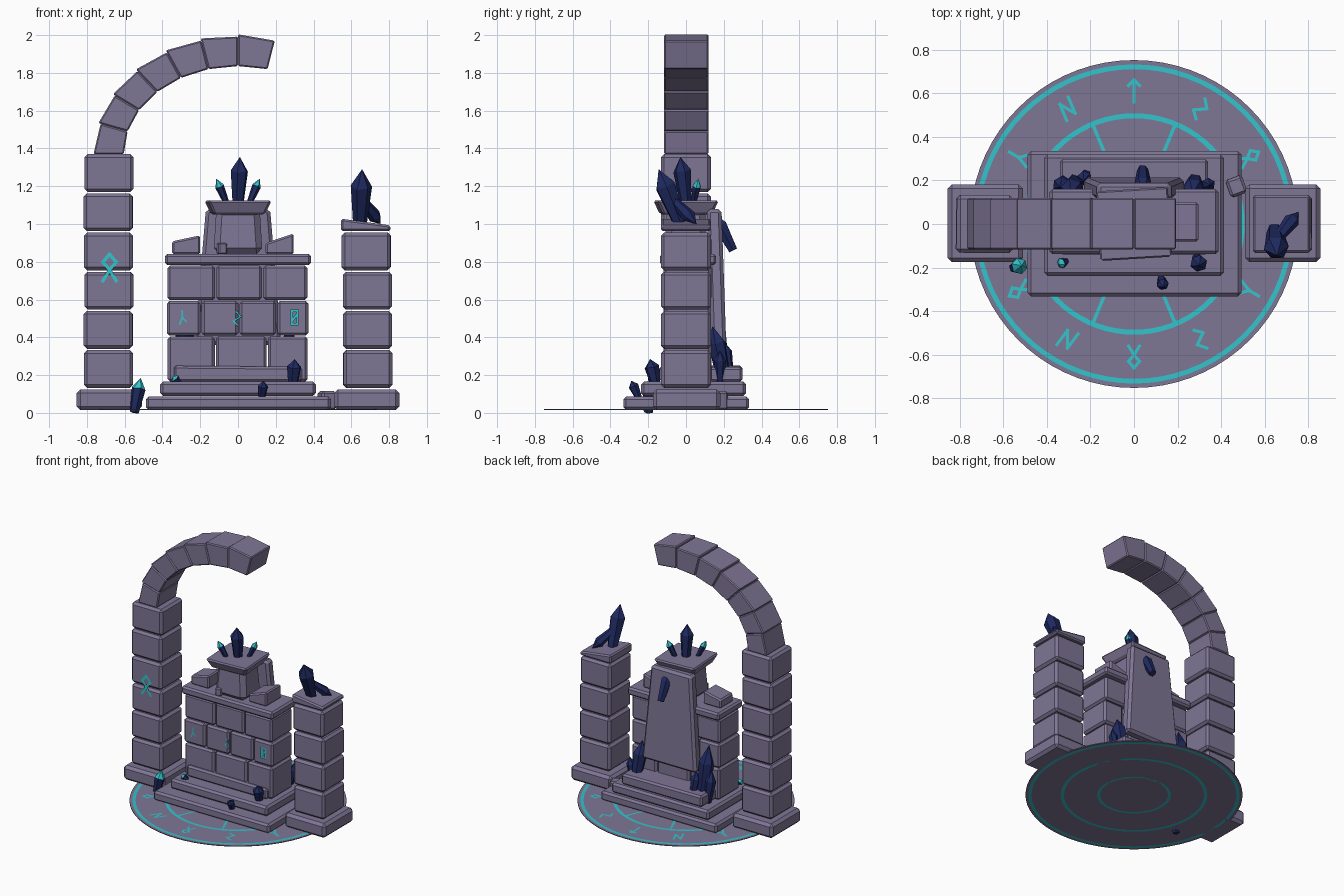
import bpy, bmesh, math, random
from mathutils import Matrix, Vector

random.seed(4)
if "Cube" in bpy.data.objects:
    bpy.data.objects.remove(bpy.data.objects["Cube"])


def material(name, rgb):
    m = bpy.data.materials.new(name)
    m.use_nodes = True
    m.diffuse_color = (*rgb, 1)
    m.node_tree.nodes["Principled BSDF"].inputs["Base Color"].default_value = (*rgb, 1)
    return m


STONE = material("violet stone", (0.21, 0.18, 0.30))
CRYSTAL = material("dark blue crystal", (0.013, 0.022, 0.115))
GLOW = material("teal glow", (0.034, 0.55, 0.60))


def finish(name, bm, *mats):
    mesh = bpy.data.meshes.new(name)
    bm.to_mesh(mesh)
    bm.free()
    for m in mats:
        mesh.materials.append(m)
    ob = bpy.data.objects.new(name, mesh)
    bpy.context.collection.objects.link(ob)
    return ob


def block(name, x, y, z, bevel=0.014, warp=None, turn=0):
    """Chamfered stone; x, y, z are (low, high); warp moves the unit-cube corners."""
    bm = bmesh.new()
    bmesh.ops.create_cube(bm, size=1)
    for v in bm.verts:
        u = v.co + Vector((0.5, 0.5, 0.5))
        if warp:
            v.co = warp(*u)
        else:
            v.co = [a + (b - a) * t for (a, b), t in zip((x, y, z), u)]
    if turn:
        mid = sum((v.co for v in bm.verts), Vector()) / 8
        bmesh.ops.rotate(bm, verts=bm.verts, cent=mid, matrix=Matrix.Rotation(turn, 3, "Z"))
    bmesh.ops.recalc_face_normals(bm, faces=bm.faces)
    bmesh.ops.bevel(bm, geom=bm.edges[:], offset=bevel, segments=1, affect="EDGES")
    return finish(name, bm, STONE)


def crystal(name, base, tip, r, glow=False, sides=6):
    """Faceted spike: narrow foot, wide shoulder, pointed tip."""
    base, tip = Vector(base), Vector(tip)
    rot = (tip - base).to_track_quat("Z", "Y")
    length = (tip - base).length
    bm = bmesh.new()
    rings = []
    for t, k in ((0, 0.65), (0.68, 1)):
        rings.append([bm.verts.new(base + rot @ Vector((
            r * k * math.cos(i * math.tau / sides), r * k * math.sin(i * math.tau / sides),
            length * (t + 0.03 * (i % 2))))) for i in range(sides)])
    point = bm.verts.new(tip)
    bm.faces.new(rings[0][::-1])
    for i in range(sides):
        j = (i + 1) % sides
        bm.faces.new((rings[0][i], rings[0][j], rings[1][j], rings[1][i]))
        cap = bm.faces.new((rings[1][i], rings[1][j], point))
        cap.material_index = int(glow)
    return finish(name, bm, CRYSTAL, GLOW)


def strokes(name, lines, placements, width=0.016):
    """Thin flat painted strokes; each line is a list of 2D points."""
    bm = bmesh.new()
    for mat in placements:
        for line in lines:
            for a, b in zip(line, line[1:]):
                a, b = Vector((*a, 0)), Vector((*b, 0))
                d = (b - a).normalized() * width / 2
                n = Vector((-d.y, d.x, 0))
                bm.faces.new([bm.verts.new(mat @ p) for p in
                              (a - d - n, b + d - n, b + d + n, a - d + n)])
    return finish(name, bm, GLOW)


# Ground disc with painted rings
bm = bmesh.new()
SEG = 72
radii = (0.235, 0.255, 0.485, 0.508, 0.71, 0.732, 0.752)
for z, flip in ((0.021, False), (0.015, True)):
    loops = [[bm.verts.new((r * math.cos(i * math.tau / SEG), r * math.sin(i * math.tau / SEG), z))
              for i in range(SEG)] for r in radii]
    faces = [bm.faces.new(loops[0])]
    for k in range(len(radii) - 1):
        for i in range(SEG):
            j = (i + 1) % SEG
            f = bm.faces.new((loops[k][i], loops[k + 1][i], loops[k + 1][j], loops[k][j]))
            f.material_index = 1 if k % 2 == 0 else 0
            faces.append(f)
    if flip:
        bmesh.ops.reverse_faces(bm, faces=faces)
        for i in range(SEG):
            j = (i + 1) % SEG
            bm.faces.new((outer[j], outer[i], loops[-1][i], loops[-1][j]))
    outer = loops[-1]
finish("ground_disc", bm, STONE, GLOW)


def spin(deg, r, z=0.024):
    return Matrix.Rotation(math.radians(deg - 90), 4, "Z") @ Matrix.Translation((0, r, z))


strokes("disc_spokes", [[(0, -0.11), (0, 0.11)]], [spin(22.5 + 45 * i, 0.37) for i in range(8)])

# Rune shapes, shared by the disc and the walls
ARROW = [[(0, -0.05), (0, 0.05)], [(-0.025, 0.025), (0, 0.05), (0.025, 0.025)]]
ZED = [[(-0.03, -0.045), (-0.02, 0.035), (0.02, -0.035), (0.03, 0.045)]]
HOOK = [[(0.005, -0.05), (-0.025, -0.02), (0.025, 0.015), (-0.005, 0.05)]]
LOOP = [[(0, -0.01), (0.025, 0.02), (0, 0.05), (-0.025, 0.02), (0, -0.01)],
        [(-0.025, -0.05), (0, -0.01), (0.025, -0.05)]]
FORK = [[(-0.02, -0.05), (0, 0), (0, 0.05)], [(0.03, -0.03), (0, 0)]]
GLYPHS = [ARROW, ZED, FORK, HOOK, LOOP, ZED, LOOP, HOOK, FORK, ARROW, LOOP, HOOK]
for i, g in enumerate(GLYPHS):
    strokes("disc_rune", g, [spin(90 + 30 * i, 0.61)], 0.014)

# Pillars: a plinth and stacked blocks on each side
for side, count in ((-1, 6), (1, 4)):
    cx = side * 0.682
    block("pillar_plinth", (cx - 0.173, cx + 0.173), (-0.175, 0.182), (0.015, 0.125), 0.02)
    for k in range(count):
        s = random.uniform(-0.006, 0.006)
        z0 = 0.132 + 0.2075 * k
        block("pillar_block", (cx - 0.13 + s, cx + 0.13 + s), (-0.132, 0.132),
              (z0, z0 + 0.2), 0.017, turn=s)
block("broken_pillar_cap", 0, 0, 0, 0.01, warp=lambda u, v, w: (
    0.545 + 0.262 * u, -0.132 + 0.264 * v, 0.963 + w * (0.065 - 0.035 * u)))

# Broken arch: tapered blocks along an ellipse
for k in range(7):
    def bend(u, v, w, k=k):
        t = math.radians(15 * (k + u))
        lip = 0.012 * (1 - u)
        a, b = 0.605 + 0.148 * w + lip * w, 0.466 + 0.156 * w + lip * w
        return (-a * math.cos(t), -0.116 + 0.235 * v, 1.37 + b * math.sin(t))
    block("arch_block", 0, 0, 0, 0.007, warp=bend)

# Stepped base
block("base_step", (-0.488, 0.492), (-0.332, 0.334), (0.015, 0.087), 0.015)
block("middle_step", (-0.412, 0.412), (-0.238, 0.318), (0.09, 0.165), 0.015)
block("upper_step", 0, 0, 0, 0.013, warp=lambda u, v, w: (
    -0.34 + 0.68 * u, -0.14 + 0.438 * v, 0.165 + w * (0.085 - 0.006 * u)))

# Altar wall: three courses of brickwork
COURSES = [((0.165, 0.405), (-0.375, -0.12, 0.155, 0.372)),
           ((0.41, 0.592), (-0.38, -0.195, 0.005, 0.205, 0.375)),
           ((0.597, 0.78), (-0.377, -0.118, 0.13, 0.37))]
for z, cuts in COURSES:
    for a, b in zip(cuts, cuts[1:]):
        s = random.uniform(0, 0.006)
        block("wall_brick", (a + 0.003, b - 0.003), (-0.12 + s, 0.135 - s), z, 0.014)
block("wall_top_slab", (-0.387, 0.387), (-0.138, 0.16), (0.783, 0.842), 0.013)

# Rubble on the slab and by the steps
block("rubble_left", 0, 0, 0, 0.01, warp=lambda u, v, w: (
    -0.35 + 0.15 * u, -0.07 + 0.15 * v, 0.84 + w * (0.068 + 0.032 * u)))
block("rubble_right", 0, 0, 0, 0.01, warp=lambda u, v, w: (
    0.145 + 0.15 * u, -0.08 + 0.18 * v, 0.84 + w * (0.06 + 0.05 * u)))
block("rubble_chip", (-0.11, -0.062), (-0.125, -0.08), (0.84, 0.9), 0.007, turn=0.3)
block("rubble_ground", (0.43, 0.51), (0.13, 0.215), (0.015, 0.115), 0.012, turn=0.35)

# Central column with a flared bowl
block("altar_column", 0, 0, 0, 0.032, warp=lambda u, v, w: (
    (u - 0.5) * (0.26 - 0.03 * w), (v - 0.5) * (0.23 - 0.03 * w), 0.84 + 0.24 * w))
block("altar_bowl", 0, 0, 0, 0.012, warp=lambda u, v, w: (
    (u - 0.5) * (0.27 + 0.07 * w), (v - 0.5) * (0.26 + 0.07 * w), 1.05 + 0.075 * w), turn=0.06)

# Tapered slab leaning on the back
block("back_slab", 0, 0, 0, 0.018, warp=lambda u, v, w: (
    (u - 0.5) * (0.46 - 0.12 * w), 0.135 + 0.078 * v - 0.025 * w, 0.36 + 0.72 * w))

# Crystals
for args in (
        ((0, 0, 1.11), (0.01, -0.03, 1.355), 0.048),
        ((-0.06, -0.05, 1.11), (-0.115, -0.08, 1.24), 0.024, True),
        ((0.06, 0.04, 1.11), (0.115, 0.065, 1.24), 0.024, True),
        ((0.645, -0.03, 1.0), (0.657, -0.145, 1.29), 0.057),
        ((0.655, -0.07, 1.13), (0.755, 0.055, 1.0), 0.036),
        ((-0.55, -0.2, 0.0), (-0.515, -0.19, 0.185), 0.038, True),
        ((0.125, -0.25, 0.08), (0.135, -0.29, 0.17), 0.028),
        ((0.29, -0.16, 0.15), (0.3, -0.19, 0.285), 0.04),
        ((-0.31, -0.17, 0.155), (-0.345, -0.185, 0.195), 0.024, True),
        ((-0.27, 0.2, 0.16), (-0.29, 0.135, 0.57), 0.055),
        ((-0.32, 0.2, 0.16), (-0.34, 0.17, 0.4), 0.04),
        ((-0.22, 0.23, 0.2), (-0.23, 0.2, 0.38), 0.035),
        ((0.28, 0.21, 0.16), (0.27, 0.14, 0.46), 0.05),
        ((0.32, 0.18, 0.16), (0.35, 0.18, 0.33), 0.032),
        ((0.04, 0.25, 0.86), (0.04, 0.15, 1.05), 0.04)):
    crystal("crystal", *args)

# Runes on the pillar and the wall
BOX = [[(-0.015, -0.035), (0.015, -0.035), (0.015, 0.035), (-0.015, 0.035), (-0.015, -0.035)],
       [(-0.015, -0.02), (0.015, 0.02)]]
for name, glyph, x, y, z, size in (
        ("pillar_rune", LOOP, -0.68, -0.138, 0.77, 1.4), ("wall_rune", FORK, -0.295, -0.123, 0.505, 0.7),
        ("wall_rune", HOOK, -0.005, -0.123, 0.5, 0.7), ("wall_rune", BOX, 0.3, -0.123, 0.505, 1)):
    strokes(name, glyph, [Matrix.Translation((x, y, z)) @ Matrix.Rotation(math.pi / 2, 4, "X")
                          @ Matrix.Scale(size, 4)], 0.013)
